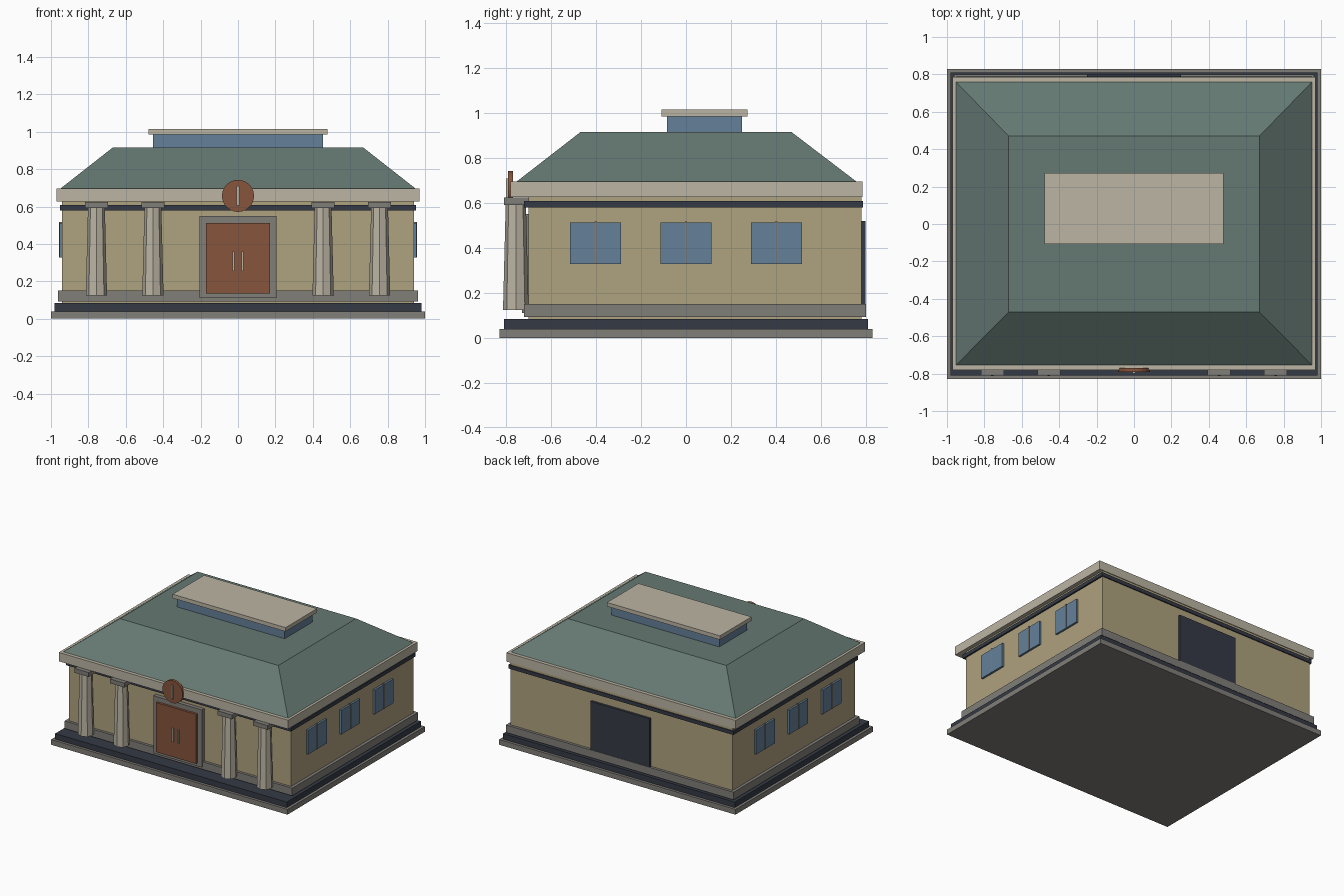
import bpy, bmesh, math

if "Cube" in bpy.data.objects:
    bpy.data.objects.remove(bpy.data.objects["Cube"])

def material(name, rgb):
    m = bpy.data.materials.new(name)
    m.diffuse_color = (*rgb, 1)
    m.use_nodes = True
    m.node_tree.nodes["Principled BSDF"].inputs["Base Color"].default_value = m.diffuse_color
    return m

STONE = material("stone", (0.50, 0.46, 0.37))
GREY = material("grey", (0.22, 0.21, 0.19))
NAVY = material("navy", (0.035, 0.042, 0.06))
WALL = material("wall", (0.43, 0.36, 0.21))
ROOF = material("roof", (0.13, 0.19, 0.17))
WOOD = material("wood", (0.24, 0.09, 0.045))
GLASS = material("glass", (0.13, 0.22, 0.32))

def finish(name, bm, mat):
    bmesh.ops.recalc_face_normals(bm, faces=bm.faces)
    me = bpy.data.meshes.new(name)
    bm.to_mesh(me)
    bm.free()
    me.materials.append(mat)
    ob = bpy.data.objects.new(name, me)
    bpy.context.collection.objects.link(ob)
    return ob

def box(name, x, y, z, mat, top=None):
    """Box from (min, max) ranges; top = (x, y) half sizes for a tapered top."""
    bm = bmesh.new()
    bmesh.ops.create_cube(bm, size=1)
    for v in bm.verts:
        up = v.co.z > 0
        v.co = [r[0] + (c + 0.5) * (r[1] - r[0]) for c, r in zip(v.co, (x, y, z))]
        if up and top:
            v.co.x = math.copysign(top[0], v.co.x)
            v.co.y = math.copysign(top[1], v.co.y)
    return finish(name, bm, mat)

def cone(name, loc, r1, r2, depth, sides, mat, tilt=0):
    bm = bmesh.new()
    bmesh.ops.create_cone(bm, cap_ends=True, segments=sides,
                          radius1=r1, radius2=r2, depth=depth)
    ob = finish(name, bm, mat)
    ob.location = loc
    ob.rotation_euler.x = tilt
    return ob

# stepped base
box("base_slab", (-1, 1), (-0.83, 0.83), (0, 0.04), GREY)
box("base_step", (-0.98, 0.98), (-0.81, 0.81), (0.04, 0.083), NAVY)

# walls and horizontal bands
box("walls", (-0.94, 0.94), (-0.70, 0.78), (0.08, 0.635), WALL)
box("plinth", (-0.963, 0.963), (-0.72, 0.80), (0.092, 0.15), GREY)
box("dark_band", (-0.952, 0.952), (-0.72, 0.788), (0.58, 0.608), NAVY)
box("cornice", (-0.97, 0.97), (-0.78, 0.785), (0.627, 0.695), STONE)

# hipped roof with skylight
box("roof", (-0.957, 0.957), (-0.76, 0.765), (0.69, 0.915), ROOF, top=(0.67, 0.47))
box("skylight", (-0.455, 0.455), (-0.085, 0.248), (0.91, 0.987), GLASS)
box("skylight_cap", (-0.478, 0.478), (-0.108, 0.273), (0.985, 1.015), STONE)

# front columns with capitals
for i, x in enumerate((-0.757, -0.455, 0.455, 0.757)):
    cone(f"column_{i}", (x, -0.757, 0.36), 0.057, 0.045, 0.474, 8, STONE)
    box(f"capital_{i}", (x - 0.061, x + 0.061), (-0.81, -0.695), (0.592, 0.625), GREY)

# front door
box("door_frame", (-0.205, 0.205), (-0.73, -0.69), (0.11, 0.55), GREY)
box("door", (-0.17, 0.17), (-0.748, -0.70), (0.135, 0.513), WOOD)
for s in (-1, 1):
    x = s * 0.024
    box(f"door_handle_{s}", (x - 0.005, x + 0.005), (-0.76, -0.745), (0.255, 0.36), STONE)

# round emblem above the door
cone("emblem", (0, -0.78, 0.657), 0.086, 0.086, 0.022, 24, WOOD, math.pi / 2)
box("emblem_bar", (-0.008, 0.008), (-0.80, -0.788), (0.605, 0.71), STONE)

# side windows
for s in (-1, 1):
    for i, y in enumerate((-0.402, 0, 0.402)):
        xs = sorted((s * 0.93, s * 0.955))
        box(f"window_{s}_{i}", xs, (y - 0.113, y + 0.113), (0.328, 0.513), GLASS)
        xs = sorted((s * 0.94, s * 0.958))
        box(f"mullion_{s}_{i}", xs, (y - 0.005, y + 0.005), (0.328, 0.518), GREY)

# back loading door
box("back_door", (-0.25, 0.25), (0.77, 0.798), (0.13, 0.52), NAVY)
